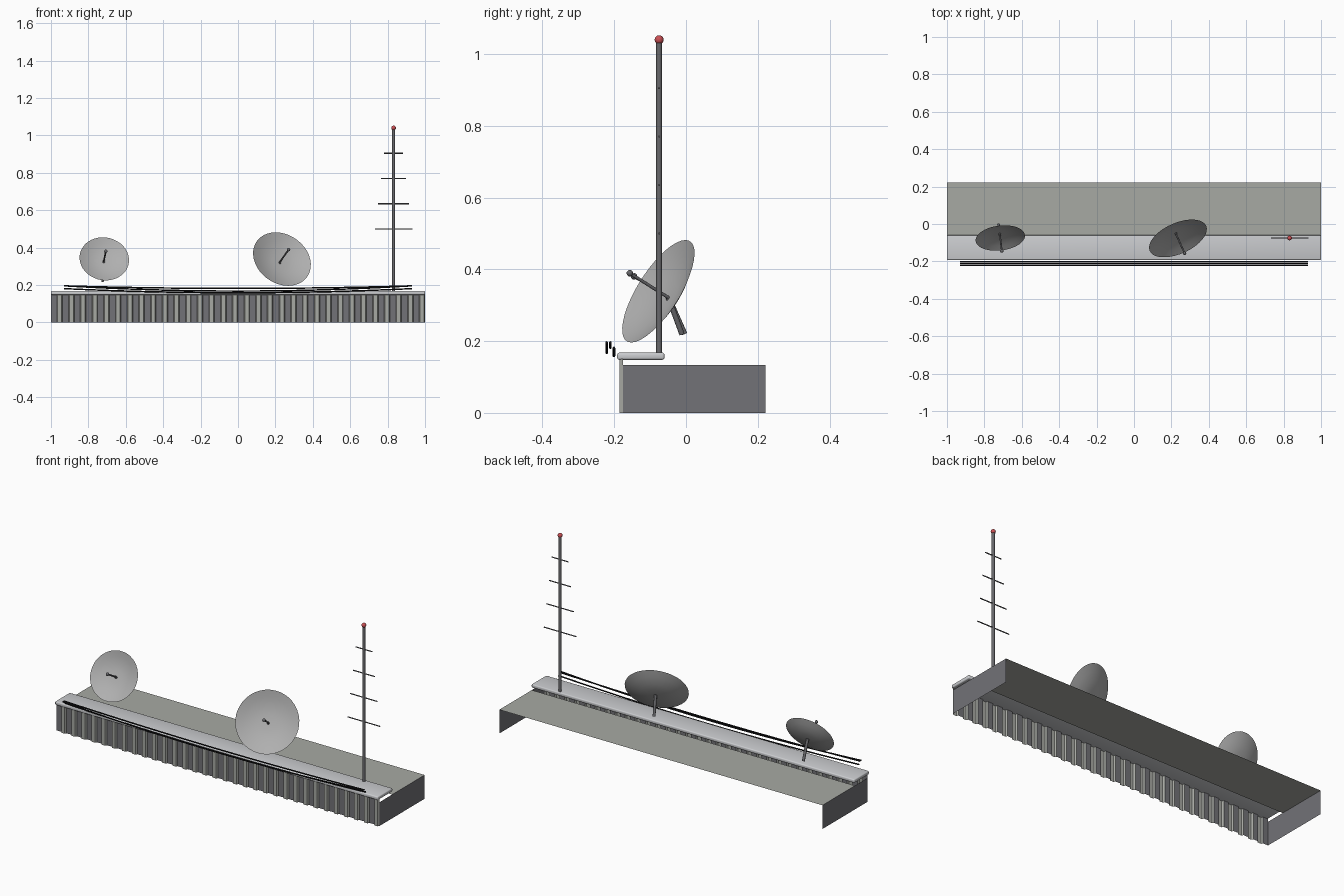
import bpy, bmesh, math
from mathutils import Vector, Matrix

if "Cube" in bpy.data.objects:
    bpy.data.objects.remove(bpy.data.objects["Cube"])


def material(name, r, g, b):
    m = bpy.data.materials.new(name)
    m.diffuse_color = (r, g, b, 1)
    m.use_nodes = True
    m.node_tree.nodes["Principled BSDF"].inputs["Base Color"].default_value = m.diffuse_color
    return m


DARK = material("dark_steel", 0.17, 0.17, 0.185)
ROOF = material("roof_grey", 0.39, 0.40, 0.37)
CAP = material("cap_grey", 0.60, 0.61, 0.63)
DISH = material("dish_grey", 0.43, 0.43, 0.43)
POLE = material("pole_grey", 0.14, 0.14, 0.15)
BLACK = material("cable_black", 0.008, 0.008, 0.009)
RED = material("lamp_red", 0.60, 0.08, 0.09)


def make(name, bm, *mats, smooth=False):
    me = bpy.data.meshes.new(name)
    bm.to_mesh(me)
    bm.free()
    ob = bpy.data.objects.new(name, me)
    bpy.context.collection.objects.link(ob)
    for m in mats:
        me.materials.append(m)
    if smooth:
        bpy.ops.object.select_all(action='DESELECT')
        ob.select_set(True)
        bpy.context.view_layer.objects.active = ob
        bpy.ops.object.shade_smooth_by_angle(angle=math.radians(35))
    return ob


def quad(name, pts, mat):
    bm = bmesh.new()
    bm.faces.new([bm.verts.new(p) for p in pts])
    return make(name, bm, mat)


def rod(name, a, b, r, mat, sides=12):
    a, b = Vector(a), Vector(b)
    d = b - a
    bm = bmesh.new()
    bmesh.ops.create_cone(bm, cap_ends=True, segments=sides, radius1=r, radius2=r, depth=d.length,
                          matrix=Matrix.Translation((a + b) / 2) @ d.to_track_quat('Z', 'Y').to_matrix().to_4x4())
    return make(name, bm, mat, smooth=True)


def ball(name, c, r, mat):
    bm = bmesh.new()
    bmesh.ops.create_uvsphere(bm, u_segments=16, v_segments=10, radius=r, matrix=Matrix.Translation(c))
    return make(name, bm, mat, smooth=True)


# roof deck and the two end walls, open at the back
quad("roof_deck", [(-1, -0.065, 0.133), (1, -0.065, 0.133), (1, 0.222, 0.133), (-1, 0.222, 0.133)], ROOF)
for side, s in (("left", -1), ("right", 1)):
    pts = [(s, -0.175, 0), (s, 0.222, 0), (s, 0.222, 0.133), (s, -0.175, 0.133)]
    quad(side + "_end_wall", pts if s > 0 else pts[::-1], DARK)

# corrugated front: pale crests, dark valleys
bm = bmesh.new()
N = 32
profile = []
for i in range(N):
    for t, y in ((0, -0.176), (0.5, -0.176), (0.58, -0.186), (0.92, -0.186)):
        profile.append((-1 + 2 * (i + t) / N, y))
profile.append((1, -0.176))
cols = [(bm.verts.new((x, y, 0)), bm.verts.new((x, y, 0.15))) for x, y in profile]
for i, (p, q) in enumerate(zip(cols, cols[1:])):
    f = bm.faces.new((p[0], q[0], q[1], p[1]))
    f.material_index = 0 if i % 4 == 0 else 1
make("corrugated_front", bm, DARK, ROOF)

# rounded parapet cap
bm = bmesh.new()
bmesh.ops.create_cube(bm, size=1, matrix=Matrix.Translation((0, -0.126, 0.158)) @ Matrix.Diagonal((2, 0.132, 0.02, 1)))
bmesh.ops.bevel(bm, geom=bm.edges[:], offset=0.006, segments=3, profile=0.5, affect='EDGES')
make("parapet_cap", bm, CAP, smooth=True)

# sagging cables
for i, (y, top, low) in enumerate(((-0.221, 0.196, 0.168), (-0.211, 0.196, 0.182), (-0.201, 0.181, 0.159))):
    cu = bpy.data.curves.new("cable", 'CURVE')
    cu.dimensions = '3D'
    cu.bevel_depth = 0.0038
    cu.bevel_resolution = 2
    cu.use_fill_caps = True
    sp = cu.splines.new('POLY')
    sp.points.add(24)
    for k, p in enumerate(sp.points):
        u = k / 12 - 1
        p.co = (0.93 * u, y, low + (top - low) * u * u, 1)
    cu.materials.append(BLACK)
    bpy.context.collection.objects.link(bpy.data.objects.new("cable_%d" % (i + 1), cu))

# antenna mast with cross rods and lamp
MX, MY = 0.832, -0.075
rod("mast", (MX, MY, 0.165), (MX, MY, 1.04), 0.008, POLE)
for i in range(4):
    z, h = 0.5 + 0.135 * i, 0.1 - 0.0165 * i
    rod("mast_cross_rod_%d" % (i + 1), (MX - h, MY, z), (MX + h, MY, z), 0.003, POLE, 8)
ball("mast_lamp", (MX, MY, 1.04), 0.0125, RED)


# dishes: shallow bowl, feed arm with tip, rear strut
def dish(label, centre, R, yaw):
    c = Vector(centre)
    turn = Matrix.Rotation(yaw, 3, 'Z')
    n = turn @ Vector((0, -0.866, 0.5))
    place = Matrix.Translation(c) @ (turn @ Matrix.Rotation(math.radians(60), 3, 'X')).to_4x4()
    bm = bmesh.new()
    seg = 40
    rings = [[bm.verts.new(place @ Vector((r * R * math.cos(a), r * R * math.sin(a), h * R)))
              for a in (2 * math.pi * k / seg for k in range(seg))]
             for r, h in ((0.25, -0.215), (0.5, -0.18), (0.77, -0.10), (1, 0))]
    bm.faces.new(rings[0])
    for p, q in zip(rings, rings[1:]):
        for k in range(seg):
            j = (k + 1) % seg
            bm.faces.new((p[k], q[k], q[j], p[j]))
    bmesh.ops.recalc_face_normals(bm, faces=bm.faces[:])
    make(label + "_dish", bm, DISH, smooth=True)
    base, tip = c - n * R * 0.215, c + n * R * 0.61
    rod(label + "_feed_arm", base, tip, 0.0045, POLE)
    ball(label + "_feed_tip", tip, 0.009, POLE)
    rod(label + "_rear_strut", base, c + turn @ Vector((0, 0.072, -0.12)), 0.0075, POLE)


dish("large", (0.235, -0.077, 0.339), 0.165, math.radians(24))
dish("small", (-0.715, -0.075, 0.34), 0.133, math.radians(7))
